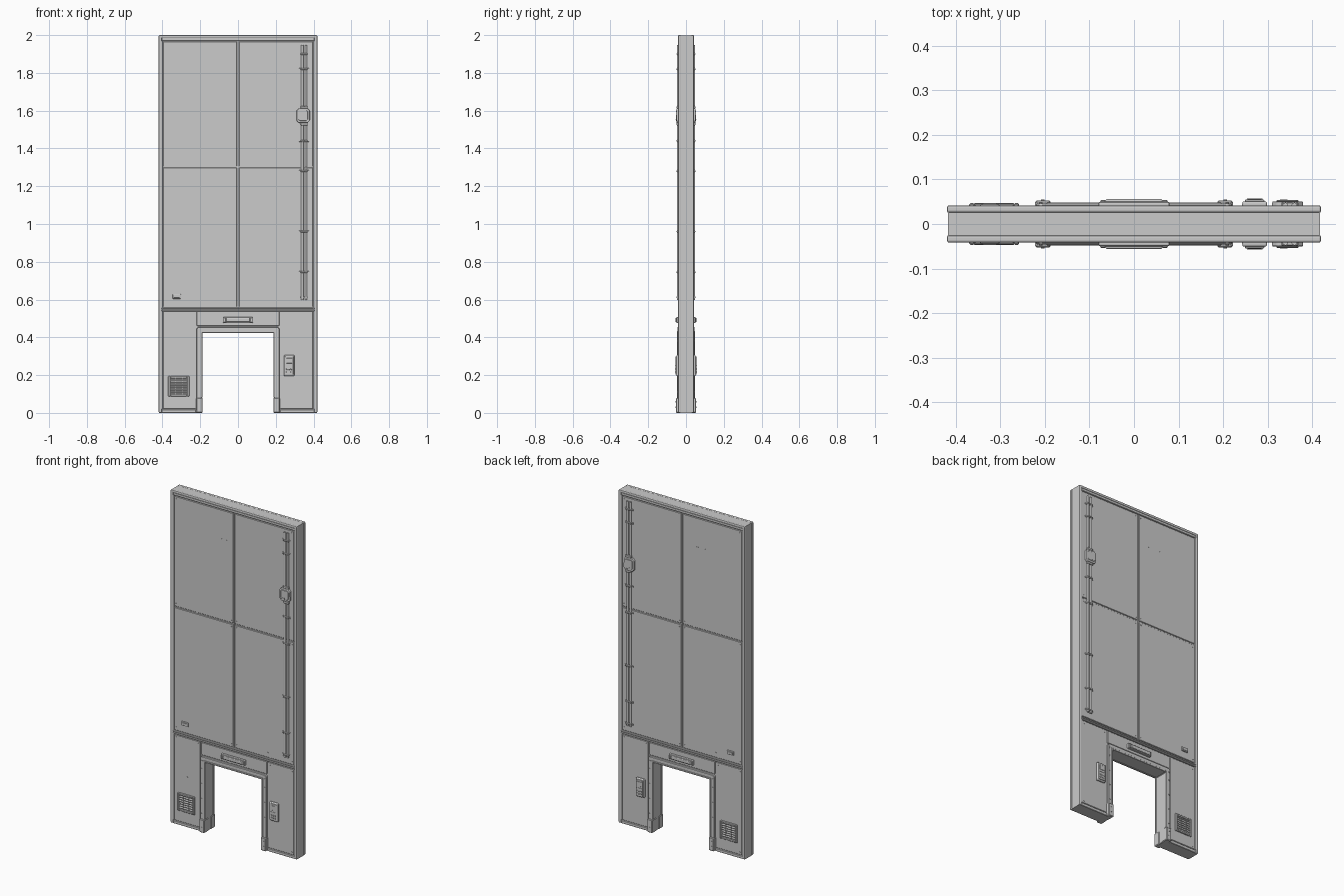
import bpy, bmesh, math
from mathutils import Matrix

if "Cube" in bpy.data.objects:
    bpy.data.objects.remove(bpy.data.objects["Cube"])


def finish(name, bm, bevel=0.0, seg=1, mx=False, my=True, smooth=False):
    """Turn a bmesh in world coordinates into an object, mirrored front to back."""
    bmesh.ops.recalc_face_normals(bm, faces=bm.faces)
    me = bpy.data.meshes.new(name)
    bm.to_mesh(me)
    bm.free()
    ob = bpy.data.objects.new(name, me)
    bpy.context.collection.objects.link(ob)
    if smooth:
        for p in me.polygons:
            p.use_smooth = len(p.vertices) == 4
    if bevel:
        b = ob.modifiers.new("Bevel", 'BEVEL')
        b.width, b.segments = bevel, seg
        b.limit_method, b.angle_limit = 'ANGLE', math.radians(40)
    if mx or my:
        m = ob.modifiers.new("Mirror", 'MIRROR')
        m.use_axis = (mx, my, False)
        m.use_mirror_merge = False
    return ob


def boxes(name, specs, y0, y1, bevel=0.0, seg=1, mx=False):
    """Boxes given as (x0, x1, z0, z1); y0..y1 is depth measured outward from the wall centre."""
    bm = bmesh.new()
    for x0, x1, z0, z1 in specs:
        mat = Matrix.Translation(((x0 + x1) / 2, -(y0 + y1) / 2, (z0 + z1) / 2))
        bmesh.ops.create_cube(bm, size=1, matrix=mat @ Matrix.Diagonal((x1 - x0, y1 - y0, z1 - z0, 1)))
    return finish(name, bm, bevel, seg, mx)


def prism(name, pts, y0, y1, bevel=0.0, seg=1, my=True, mx=False):
    """Extrude an x,z outline in y."""
    bm = bmesh.new()
    f = bm.faces.new([bm.verts.new((x, -y0, z)) for x, z in pts])
    r = bmesh.ops.extrude_face_region(bm, geom=[f])
    for v in r["geom"]:
        if isinstance(v, bmesh.types.BMVert):
            v.co.y = -y1
    return finish(name, bm, bevel, seg, mx, my)


def chamfered(x0, x1, z0, z1, c):
    return [(x0 + c, z0), (x1 - c, z0), (x1, z0 + c), (x1, z1 - c),
            (x1 - c, z1), (x0 + c, z1), (x0, z1 - c), (x0, z0 + c)]


def studs(name, centres, r, y0, y1, mx=False, n=8):
    """Small screw heads facing outward."""
    bm = bmesh.new()
    for x, z in centres:
        mat = Matrix.Translation((x, -(y0 + y1) / 2, z)) @ Matrix.Rotation(math.pi / 2, 4, 'X')
        bmesh.ops.create_cone(bm, cap_ends=True, segments=n, radius1=r, radius2=r, depth=y1 - y0, matrix=mat)
    return finish(name, bm, mx=mx)


# wall core with the doorway notch
prism("wall_core", [(-.418, 0), (-.2, 0), (-.2, .44), (.2, .44), (.2, 0), (.418, 0), (.418, 1.998), (-.418, 1.998)],
      -.033, .033, my=False)

# outer edge frame, in stepped layers
boxes("side_trim", [(.403, .42, 0, 2)], .025, .042, .005, 2, mx=True)
boxes("top_trim", [(-.418, .418, 1.984, 2)], .025, .042, .005, 2)
boxes("top_lip", [(-.404, .404, 1.97, 1.986)], .03, .04, .002)
boxes("inner_side_lip", [(.398, .405, .02, 1.97)], .03, .0395, .001, mx=True)
boxes("base_strip", [(.222, .404, 0, .018)], .03, .04, .002, mx=True)

# large upper wall panels with seams between them
boxes("upper_panels", [(.006, .397, 1.306, 1.966)], .028, .038, .002, mx=True)
boxes("middle_panels", [(.006, .397, .562, 1.298)], .028, .038, .002, mx=True)
boxes("panel_seam_strip", [(-.003, .003, .562, 1.966)], .03, .0365)
boxes("middle_rail", [(-.404, .404, .538, .547), (-.404, .404, .549, .558)], .03, .042, .002)
studs("panel_screws", [(x, z) for x in (.018, .384) for z in (.58, 1.282, 1.322, 1.95)], .0035, .036, .0395, mx=True)
studs("lower_panel_pins", [(.225, .59)], .003, .036, .0395, mx=True)
boxes("marker_dashes", [(-.16 + i * .026, -.15 + i * .026, 1.79, 1.793) for i in range(5)], .037, .0384)

# lower side panels and the header over the door
boxes("lower_panels", [(.224, .397, .021, .535)], .028, .038, .002, mx=True)
boxes("header_panel", [(-.219, .219, .46, .535)], .028, .038, .002)
studs("lower_panel_screws", [(.384, .035), (.384, .52), (.238, .52)], .0035, .036, .0395, mx=True)
studs("panel_lock", [(-.31, .29), (-.31, .30)], .003, .036, .0395)

# door frame running through the wall
prism("door_frame", [(-.22, 0), (-.19, 0), (-.19, .426), (.19, .426), (.19, 0), (.22, 0), (.22, .445),
                     (.21, .456), (-.21, .456), (-.22, .445)], -.046, .046, .003, my=False)
prism("door_frame_inner_lip", [(-.197, .08), (-.188, .08), (-.188, .424), (.188, .424), (.188, .08), (.197, .08),
                               (.197, .434), (-.197, .434)], .036, .048, .0015)
boxes("door_frame_feet", [(.187, .222, 0, .08)], .012, .053, .004, mx=True)
studs("door_frame_bolts", [(.209, z) for z in (.11, .2, .29, .38, .43)], .004, .044, .0485, mx=True)
studs("foot_bolts", [(.205, .03), (.205, .06)], .004, .051, .0545, mx=True)

# lamp above the door: base, glowing bar and end caps
boxes("lamp_base", [(-.08, .08, .476, .507)], .034, .050, .004, 2)
boxes("lamp_bar", [(-.064, .064, .481, .502)], .045, .056, .004, 3)
boxes("lamp_end_caps", [(.064, .075, .479, .504)], .045, .054, .002, mx=True)

# twin conduits with clips
bm = bmesh.new()
for x in (.340, .360):
    bmesh.ops.create_cone(bm, cap_ends=True, segments=14, radius1=.0065, radius2=.0065, depth=1.35,
                          matrix=Matrix.Translation((x, -.0415, 1.272)))
finish("conduits", bm, smooth=True)
clip_z = (.612, .745, .96, 1.28, 1.44, 1.82, 1.90)
boxes("conduit_clips", [(.331, .369, z - .005, z + .005) for z in clip_z], .036, .0495, .002)
boxes("clip_tabs", [(x, x + .01, z - .005, z + .005) for z in clip_z for x in (.323, .367)], .036, .0405, .001)

# junction box on the conduits
prism("junction_box", chamfered(.31, .38, 1.535, 1.612, .012), .036, .051, .004, 2)
prism("junction_box_lid", chamfered(.32, .37, 1.546, 1.602, .007), .05, .0535, .0015)
boxes("junction_box_collars", [(.331, .369, 1.522, 1.536), (.331, .369, 1.611, 1.625)], .036, .049, .002)
boxes("junction_box_mark", [(.328, .345, 1.552, 1.556)], .053, .0545)

# small socket on the left
boxes("small_socket", [(-.346, -.302, .604, .629)], .036, .045, .003, 2)
boxes("small_socket_plate", [(-.339, -.309, .609, .624)], .044, .047, .001)

# door control panel
boxes("control_box", [(.243, .299, .195, .306)], .036, .051, .005, 3)
boxes("control_face", [(.249, .293, .202, .299)], .048, .055, .003, 2)
boxes("control_screen", [(.256, .286, .262, .290)], .054, .0565, .001)
boxes("control_slot", [(.254, .288, .248, .252)], .054, .057)
boxes("control_buttons", [(.255 + i * .012, .263 + i * .012, z, z + .007)
                          for i in range(3) for z in (.213, .228)], .054, .057, .001)

# louvred vent
vx0, vx1, vz0, vz1 = -.37, -.258, .088, .195
boxes("vent_plate", [(vx0 + .004, vx1 - .004, vz0 + .004, vz1 - .004)], .036, .0395)
boxes("vent_frame", [(vx0, vx0 + .012, vz0, vz1), (vx1 - .012, vx1, vz0, vz1),
                     (vx0 + .012, vx1 - .012, vz0, vz0 + .012), (vx0 + .012, vx1 - .012, vz1 - .012, vz1)],
      .036, .046, .002)
bm = bmesh.new()
for i in range(6):
    bmesh.ops.create_cube(bm, size=1, matrix=Matrix.Translation(((vx0 + vx1) / 2, -.0425, vz0 + .021 + i * .013))
                          @ Matrix.Rotation(math.radians(35), 4, 'X') @ Matrix.Diagonal((.09, .0085, .003, 1)))
finish("vent_slats", bm)
boxes("vent_dividers", [(x - .0015, x + .0015, vz0 + .01, vz1 - .01) for x in (-.332, -.296)], .038, .0465)
studs("vent_screws", [(x, z) for x in (vx0 + .006, vx1 - .006) for z in (vz0 + .006, vz1 - .006)], .003, .045, .0475)
